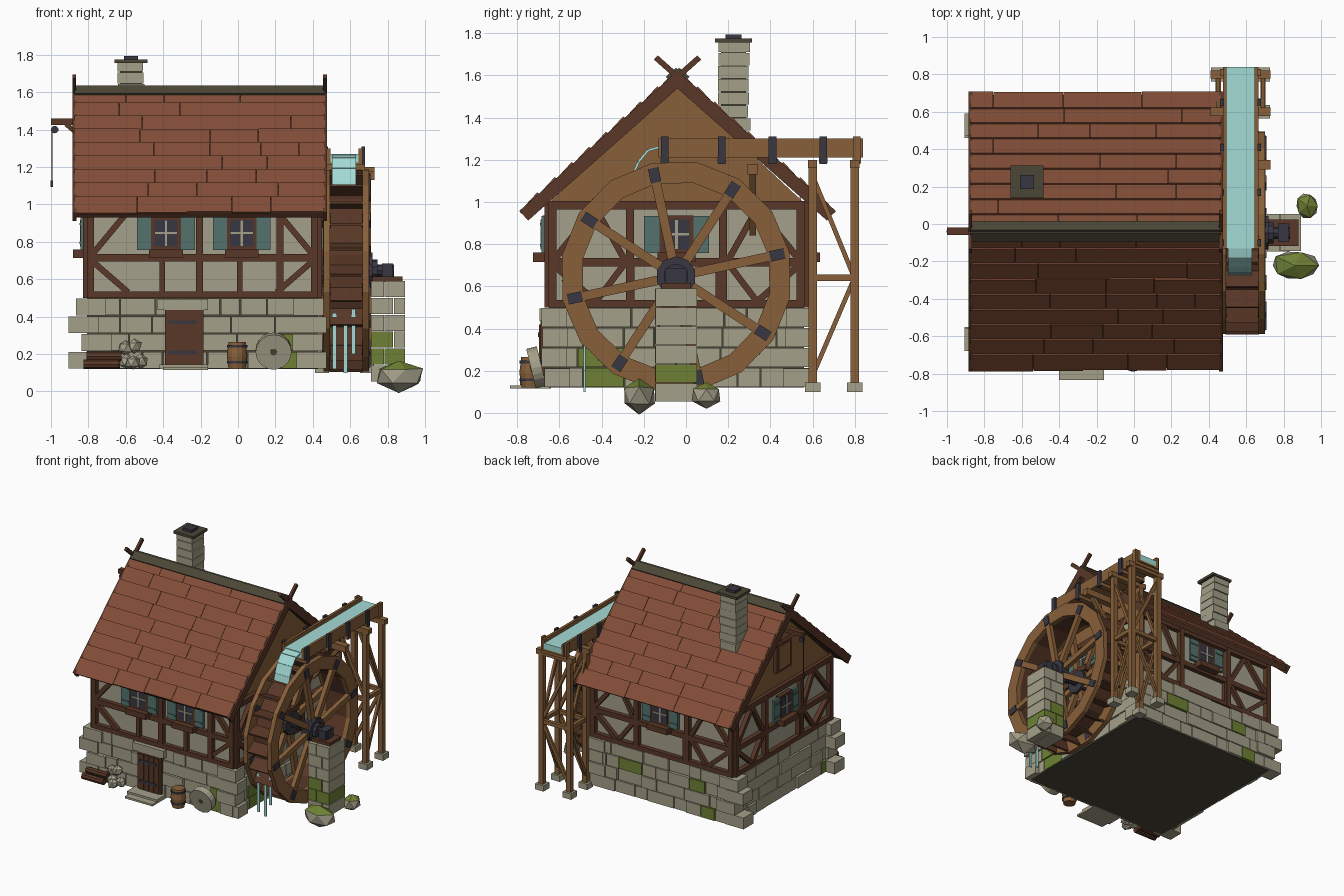
import bpy, bmesh, math, random
from mathutils import Matrix, Vector

random.seed(4)
old = bpy.data.objects.get("Cube")
if old:
    bpy.data.objects.remove(old)

# Materials from sRGB hex
COLOURS = dict(stone="A39E88", plaster="A39E8A", moss="6E8038", timber="593A2B", wood="86603C",
               roof="804E3A", iron="3B3943", water="A2DAD4", teal="54726D", dark_stone="4C4839")
NAMES = list(COLOURS)
MATS = []
for name, code in COLOURS.items():
    m = bpy.data.materials.new(name)
    m.use_nodes = True
    rgb = [(int(code[i:i + 2], 16) / 255) ** 2.2 for i in (0, 2, 4)]
    m.diffuse_color = (*rgb, 1)
    m.node_tree.nodes["Principled BSDF"].inputs["Base Color"].default_value = (*rgb, 1)
    MATS.append(m)


class Part:
    """One named object gathered from simple solids, placed through matrix m."""
    def __init__(self, name, m=Matrix()):
        self.name, self.m, self.bm = name, m, bmesh.new()

    def paint(self, verts, mat):
        faces = {f for v in verts for f in v.link_faces}
        for f in faces:
            f.material_index = NAMES.index(mat)
        return faces

    def box(self, c, s, mat, rot=Matrix()):
        t = self.m @ Matrix.Translation(c) @ rot @ Matrix.Diagonal((*s, 1))
        self.paint(bmesh.ops.create_cube(self.bm, size=1, matrix=t)["verts"], mat)

    def span(self, x0, x1, y0, y1, z0, z1, mat):
        self.box(((x0 + x1) / 2, (y0 + y1) / 2, (z0 + z1) / 2), (x1 - x0, y1 - y0, z1 - z0), mat)

    def beam(self, p, q, w, d, mat, n=(0, 1, 0)):
        # d is the thickness along n, w lies across it
        p, q, n = Vector(p), Vector(q), Vector(n)
        z = (q - p).normalized()
        y = z.cross(n).normalized()
        rot = Matrix((y.cross(z), y, z)).transposed().to_4x4()
        self.box((p + q) / 2, (d, w, (q - p).length), mat, rot)

    def cyl(self, p, q, r, mat, n=10, r2=None):
        p, q = Vector(p), Vector(q)
        t = self.m @ Matrix.Translation((p + q) / 2) @ (q - p).to_track_quat("Z", "Y").to_matrix().to_4x4()
        v = bmesh.ops.create_cone(self.bm, cap_ends=True, segments=n, radius1=r, radius2=r if r2 is None else r2,
                                  depth=(q - p).length, matrix=t)["verts"]
        self.paint(v, mat)

    def ring(self, x0, x1, r0, r1, n, mat, turn=0):
        loops = [[self.bm.verts.new(self.m @ Vector((x, r * math.cos(a), r * math.sin(a))))
                  for a in (turn + math.tau * i / n for i in range(n))]
                 for x, r in ((x0, r0), (x0, r1), (x1, r1), (x1, r0))]
        for k in range(4):
            a, b = loops[k], loops[(k + 1) % 4]
            for i in range(n):
                j = (i + 1) % n
                self.bm.faces.new((a[i], a[j], b[j], b[i])).material_index = NAMES.index(mat)

    def rock(self, c, s, mat, top=None, rough=0.12):
        t = self.m @ Matrix.Translation(c) @ Matrix.Diagonal((*s, 1))
        v = bmesh.ops.create_icosphere(self.bm, subdivisions=1, radius=1, matrix=t)["verts"]
        for p in v:
            p.co += (p.co - Vector(c)) * random.uniform(-rough, rough)
        for f in self.paint(v, mat):
            f.normal_update()
            if top and f.normal.z > 0.45:
                f.material_index = NAMES.index(top)

    def done(self):
        bmesh.ops.recalc_face_normals(self.bm, faces=self.bm.faces)
        me = bpy.data.meshes.new(self.name)
        self.bm.to_mesh(me)
        self.bm.free()
        for m in MATS:
            me.materials.append(m)
        bpy.context.collection.objects.link(bpy.data.objects.new(self.name, me))


CX, CY, HX, HY = -0.19, -0.045, 0.617, 0.605
CENTRE = Matrix.Translation((CX, CY, 0))
SIDES = [("front", 0, HX, HY), ("right", 1, HY, HX), ("back", 2, HX, HY), ("left", 3, HY, HX)]

# Wall cores and gable prism
p = Part("house_walls", CENTRE)
p.span(-HX, HX, -HY, HY, 0.12, 0.5, "dark_stone")
p.span(-HX + .015, HX - .015, -HY + .015, HY - .015, 0.5, 1.02, "plaster")
p.done()
p = Part("gable_boards", CENTRE)
tri = [[p.bm.verts.new(p.m @ Vector((x, y, z))) for y, z in ((-.6, 1.0), (.6, 1.0), (0, 1.56))]
       for x in (-HX + .01, HX - .01)]
for t in tri:
    p.bm.faces.new(t)
for i in range(3):
    j = (i + 1) % 3
    p.bm.faces.new((tri[0][i], tri[0][j], tri[1][j], tri[1][i]))
p.paint(p.bm.verts, "wood")
p.done()

# Stone courses, timber frame and windows on each wall
MOSS = {"front": (.36, .56), "right": (-.52, -.2)}


def window(p, u, y):
    p.span(u - .08, u + .08, y - .03, y, .755, .935, "timber")
    p.span(u - .062, u + .062, y - .034, y, .775, .918, "iron")
    p.span(u - .006, u + .006, y - .039, y, .775, .918, "plaster")
    p.span(u - .062, u + .062, y - .039, y, .842, .852, "plaster")
    p.span(u - .09, u + .09, y - .075, y, .715, .76, "timber")
    for s in (-1, 1):
        p.box((u + s * .117, y - .025, .845), (.074, .02, .175), "teal")
        for z in (.795, .895):
            p.box((u + s * .117, y - .037, z), (.06, .008, .012), "teal")


for name, k, hw, hd in SIDES:
    m = CENTRE @ Matrix.Rotation(k * math.pi / 2, 4, "Z")
    p = Part(name + "_stonework", m)
    for row in range(4):
        z, u = .12 + row * .095, -hw
        while u < hw:
            w = min(random.uniform(.1, .25), hw - u)
            if hw - u - w < .07:
                w = hw - u
            lo, hi = MOSS.get(name, (1, 1))
            green = (row < 2 and lo <= u + w / 2 <= hi) or (name in ("back", "left") and row < 3 and random.random() < .12)
            p.span(u + .003, u + w - .003, -hd - random.uniform(.01, .025), -hd + .03, z + .003, z + .092,
                   "moss" if green else "stone")
            u += w
    p.done()
    p = Part(name + "_timber_frame", m)
    y = -hd
    for z, h in ((.517, .035), (.715, .04), (.985, .04)):
        p.box((0, y, z), (hw * 2, .04, h), "timber")
    posts = (-.015, .415) if name == "front" else (-.22, .22)
    for u in (-hw + .018, hw - .018, *posts):
        p.box((u, y, .75), (.038, .042, .5), "timber")
    for s in (-1, 1):
        for z in (.53, .965):
            p.beam((s * (hw - .03), y, .715 + (.02 if z > .7 else -.02)), (s * (hw - .22), y, z), .032, .034, "timber")
            if name != "front":
                p.beam((s * .24, y, .715), (s * .38, y, z), .03, .03, "timber")
    for s in (-.215, .2):
        p.box((s, y, .615), (.03, .034, .2), "timber")
    p.done()
    p = Part(name + "_windows", m)
    for u in ((-.195, .21) if name == "front" else (0,)):
        window(p, u, y)
    p.done()

p = Part("corner_stones", CENTRE)
for sx in (-1, 1):
    for sy in (-1, 1):
        for row in range(4):
            ex = ((.1, .03, .1, .06) if sx < 0 else (.045, .025, .045, .03))[row]
            ey = (.02, .035, .03, .035)[row]
            p.box((sx * (HX + ex - .08), sy * (HY + ey - .06), .167 + row * .095), (.16, .12, .089), "stone")
p.done()

# Roof: deck, random shingle courses, verge boards crossing at the ridge
TILT = math.atan(.65 / .735)
L, RX = .975, .67
for name, k in (("front", 0), ("back", 1)):
    m = (Matrix.Translation((-.205, -.04, 1.605)) @ Matrix.Rotation(k * math.pi, 4, "Z")
         @ Matrix.Rotation(TILT, 4, "X"))
    p = Part(name + "_roof", m)
    p.span(-RX + .01, RX - .01, -L, 0, -.04, 0, "timber")
    n = 9
    for i in range(n):
        y1, x = -L * i / n, -RX
        while x < RX:
            w = random.uniform(.2, .45)
            w = RX - x if RX - x - w < .12 else w
            y0 = -L * (i + 1) / n - random.uniform(.004, .018)
            p.box((x + w / 2, (y0 + y1) / 2, .008), (w - .002, y1 - y0, .014), "roof",
                  Matrix.Rotation(.1, 4, "X"))
            x += w
    p.done()
    p = Part(name + "_verge_boards", m)
    for s in (-1, 1):
        p.span(s * RX - .011, s * RX + .011, -L - .015, 0, -.05, .012, "timber")
        p.span(s * RX - .01, s * RX + .01, 0, .13, -.022, .005, "timber")
    p.done()
p = Part("ridge_cap", Matrix.Translation((-.205, -.04, 1.607)))
for s in (-1, 1):
    p.box((0, s * .024, 0), (RX * 2, .065, .022), "dark_stone", Matrix.Rotation(-s * TILT, 4, "X"))
p.done()

# Chimney
p = Part("chimney", Matrix.Translation((-.572, .225, 0)))
for i in range(8):
    j = random.uniform(-.006, .006)
    p.box((j, -j, 1.305 + i * .062), (.14 + j, .145 - j, .058), "stone")
p.span(-.06, .06, -.06, .06, 1.27, 1.765, "dark_stone")
p.span(-.087, .087, -.087, .087, 1.755, 1.775, "dark_stone")
p.span(-.038, .038, -.038, .038, 1.77, 1.795, "iron")
p.done()

# Left gable hatch and hoist
p = Part("loft_hatch")
p.span(-.825, -.79, -.13, .05, 1.12, 1.34, "timber")
p.span(-.832, -.8, -.11, .03, 1.14, 1.32, "wood")
p.done()
p = Part("hoist")
p.span(-1, -.78, -.06, -.02, 1.425, 1.46, "timber")
p.beam((-.92, -.04, 1.43), (-.8, -.04, 1.33), .025, .025, "timber")
p.cyl((-.98, -.052, 1.4), (-.98, -.028, 1.4), .02, "iron")
p.cyl((-.995, -.04, 1.41), (-.995, -.04, 1.12), .004, "timber", 6)
p.box((-.995, -.04, 1.11), (.014, .012, .035), "iron")
p.done()

# Door, lintel and step
p = Part("door")
p.span(-.39, -.185, -.69, -.64, .13, .435, "timber")
for i in range(4):
    p.span(-.372 + i * .043, -.332 + i * .043, -.697, -.66, .14, .42, "timber")
for z in (.2, .36):
    p.span(-.37, -.22, -.702, -.66, z, z + .02, "iron")
p.span(-.43, -.16, -.695, -.64, .435, .495, "stone")
p.span(-.42, -.16, -.78, -.64, .12, .145, "stone")
p.span(-.4, -.16, -.835, -.64, .115, .13, "stone")
p.done()

# Yard props
p = Part("log_pile")
for i, (y, z) in enumerate(((-.745, .145), (-.695, .145), (-.72, .188))):
    p.cyl((-.825 + i * .008, y, z), (-.64 + i * .008, y, z), .025, "timber", 8)
p.done()
p = Part("sacks")
for x, y, z in ((-.595, -.71, .16), (-.52, -.71, .16), (-.56, -.75, .155), (-.6, -.7, .235), (-.555, -.7, .24)):
    p.rock((x, y, z), (.042, .04, .042), "stone")
p.done()
p = Part("barrel")
for z0, z1, r0, r1 in ((.12, .19, .045, .055), (.19, .265, .055, .046)):
    p.cyl((-.005, -.735, z0), (-.005, -.735, z1), r0, "wood", 12, r1)
for z in (.15, .235):
    p.cyl((-.005, -.735, z), (-.005, -.735, z + .014), .0545, "iron", 12)
p.done()
p = Part("millstone")
p.cyl((.19, -.735, .21), (.19, -.685, .222), .096, "stone", 20)
p.cyl((.19, -.738, .21), (.19, -.7, .218), .018, "dark_stone", 8)
p.done()

# Water wheel
WHEEL = Matrix.Translation((0, -.047, .647))
T0 = math.radians(12)
p = Part("wheel", WHEEL)
for x in (.457, .665):
    p.ring(x, x + .035, .45, .55, 16, "wood", T0)
p.ring(.49, .667, .45, .462, 16, "timber", T0)
for i in range(24):
    a = T0 + math.tau * i / 24
    c, b = (.455, a), (.54, a + .1)
    p.beam(*[(.578, r * math.cos(t), r * math.sin(t)) for r, t in (c, b)], .014, .18, "timber", (1, 0, 0))
for i in range(8):
    a = T0 + math.tau * i / 8
    d = Vector((0, math.cos(a), math.sin(a)))
    for x in (.472, .685):
        o = Vector((x, 0, 0))
        p.beam(o + d * .05, o + d * .53, .044, .034, "wood", (1, 0, 0))
        p.beam(o + d * .455, o + d * .525, .05, .046, "iron", (1, 0, 0))
p.done()
p = Part("axle", WHEEL)
p.cyl((.4, 0, 0), (.835, 0, 0), .032, "iron", 8)
for x0, x1, r in ((.43, .51, .09), (.65, .72, .095), (.7, .745, .06)):
    p.cyl((x0, 0, 0), (x1, 0, 0), r, "iron")
p.done()

# Bearing pier and rocks
p = Part("pier", Matrix.Translation((.8, -.047, 0)))
for i in range(6):
    s = -.02 if i % 2 else .03
    z = .097 + i * .09
    p.span(-.09, s, -.1, .1, z - .043, z + .043, "moss" if i in (1, 2) else "stone")
    p.span(s + .004, .092, -.097, .1, z - .043, z + .043, "moss" if i == 1 else "stone")
p.span(-.08, .08, -.07, .07, .585, .615, "timber")
p.span(-.03, .03, -.05, .05, .61, .685, "iron")
p.done()
p = Part("rocks")
p.rock((.86, -.222, .082), (.135, .088, .085), "stone", "moss", .08)
p.rock((.925, .097, .085), (.067, .073, .065), "stone", "moss", .08)
p.done()

# Flume with straps, water and falling sheet
p = Part("flume")
p.span(.475, .665, -.13, .84, 1.21, 1.225, "wood")
for x in (.475, .645):
    p.span(x, x + .02, -.13, .84, 1.21, 1.3, "wood")
for y in (-.1, .17, .41, .65, .81):
    p.span(.462, .678, y - .02, y + .02, 1.185, 1.21, "wood")
    for x in (.47, .67):
        p.span(x - .01, x + .01, y - .018, y + .018, 1.18, 1.31, "iron" if y < .8 else "wood")
p.done()
p = Part("water")
p.span(.495, .645, -.13, .84, 1.225, 1.27, "water")
path = [(-.12, 1.262), (-.18, 1.245), (-.225, 1.19), (-.255, 1.12), (-.27, 1.06)]
for a, b in zip(path, path[1:]):
    p.beam((.567, *a), (.567, *b), .012, .13, "water", (1, 0, 0))
for x, z0, z1 in ((.515, .12, .42), (.575, .1, .37), (.618, .2, .44)):
    p.span(x - .011, x + .011, -.485, -.477, z0, z1, "water")
p.done()

# Trestle carrying the flume, and wall bracket
p = Part("trestle")
for y in (.6, .8):
    for x in (.45, .69):
        p.span(x - .02, x + .02, y - .02, y + .02, .13, 1.17, "wood")
        p.span(x - .037, x + .037, y - .037, y + .037, .1, .145, "stone")
    p.span(.41, .73, y - .022, y + .022, 1.16, 1.2, "wood")
    p.span(.45, .69, y - .014, y + .014, .62, .65, "wood")
    p.beam((.46, y, .2), (.68, y, .62), .025, .02, "wood")
    p.beam((.68, y, .66), (.46, y, 1.12), .025, .02, "wood")
for x in (.45, .69):
    p.span(x - .014, x + .014, .6, .8, .625, .655, "wood")
    p.beam((x, .61, 1.1), (x, .79, .66), .022, .02, "wood", (1, 0, 0))
    p.beam((x, .79, .62), (x, .61, .2), .022, .02, "wood", (1, 0, 0))
p.done()
p = Part("flume_bracket")
p.span(.4, .73, .292, .342, 1.13, 1.18, "wood")
p.beam((.43, .317, .85), (.66, .317, 1.14), .03, .03, "wood")
p.done()
